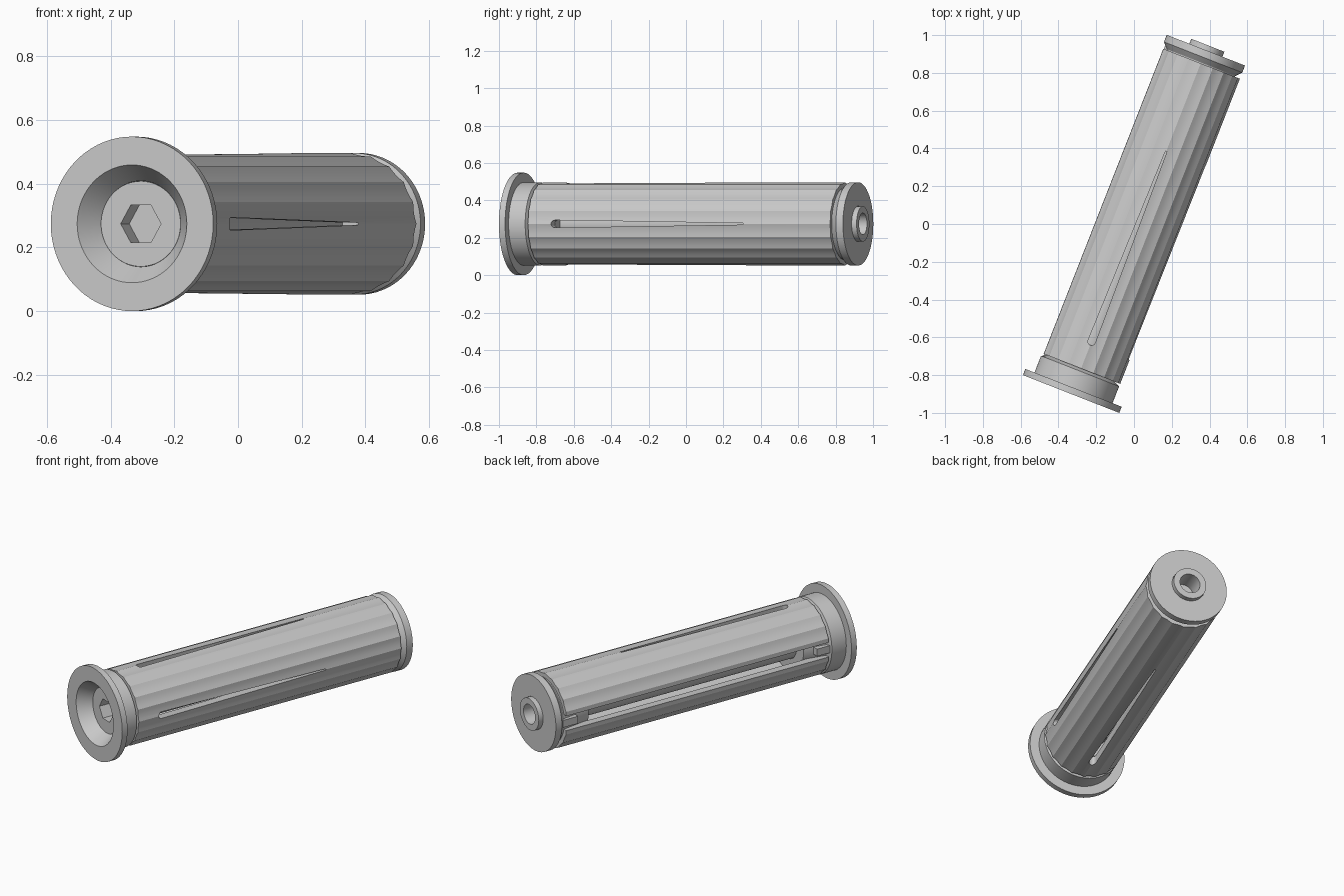
import bpy, bmesh, math
from mathutils import Matrix, Vector

if "Cube" in bpy.data.objects:
    bpy.data.objects.remove(bpy.data.objects["Cube"])

# Local frame: local z runs along the tube axis, local x points left, local y up
YAW = math.atan2(0.7136, 1.82)
S, C = math.sin(YAW), math.cos(YAW)
FRAME = Matrix(((-C, 0, S, -0.333), (S, 0, C, -0.90), (0, 1, 0, 0.274), (0, 0, 0, 1)))

steel = bpy.data.materials.new("grey_steel")
steel.diffuse_color = (0.58, 0.58, 0.58, 1)
steel.use_nodes = True
steel.node_tree.nodes["Principled BSDF"].inputs["Base Color"].default_value = steel.diffuse_color


def make(name, bm):
    bmesh.ops.remove_doubles(bm, verts=bm.verts, dist=1e-5)
    bmesh.ops.recalc_face_normals(bm, faces=bm.faces)
    me = bpy.data.meshes.new(name)
    bm.to_mesh(me)
    bm.free()
    me.transform(FRAME)
    me.materials.append(steel)
    ob = bpy.data.objects.new(name, me)
    bpy.context.collection.objects.link(ob)
    return ob


def smooth(ob):
    bpy.ops.object.select_all(action='DESELECT')
    ob.select_set(True)
    bpy.context.view_layer.objects.active = ob
    bpy.ops.object.shade_smooth_by_angle(angle=math.radians(20))


def lathe(name, profile, closed, n=72):
    """Revolve (s, r) points round the axis."""
    bm = bmesh.new()
    rings = []
    for s, r in profile:
        if r == 0:
            rings.append([bm.verts.new((0, 0, s))] * n)
        else:
            rings.append([bm.verts.new((r * math.cos(2 * math.pi * i / n),
                                        r * math.sin(2 * math.pi * i / n), s)) for i in range(n)])
    pairs = list(zip(rings, rings[1:])) + ([(rings[-1], rings[0])] if closed else [])
    for a, b in pairs:
        for i in range(n):
            j = (i + 1) % n
            bm.faces.new(list(dict.fromkeys((a[i], a[j], b[j], b[i]))))
    return make(name, bm)


def prism(name, bottom, top):
    """Join two matching loops of points into a solid."""
    bm = bmesh.new()
    a = [bm.verts.new(p) for p in bottom]
    b = [bm.verts.new(p) for p in top]
    bm.faces.new(a)
    bm.faces.new(b)
    for i in range(len(a)):
        j = (i + 1) % len(a)
        bm.faces.new((a[i], a[j], b[j], b[i]))
    return make(name, bm)


def cut(ob, cutters):
    for c in cutters:
        c.hide_render = True
        m = ob.modifiers.new("cut", 'BOOLEAN')
        m.operation, m.solver, m.object = 'DIFFERENCE', 'EXACT', c
    bpy.context.view_layer.update()
    dg = bpy.context.evaluated_depsgraph_get()
    me = bpy.data.meshes.new_from_object(ob.evaluated_get(dg))
    ob.modifiers.clear()
    ob.data = me
    for c in cutters:
        bpy.data.objects.remove(c, do_unlink=True)


# Front flange with dished recess, collar and inner cone
flange = lathe("front_flange", [
    (0, .185), (0, .274), (.035, .274), (.035, .222), (.13, .222), (.145, .19),
    (.28, .165), (.28, .096), (.16, .096), (.16, .135), (.075, .135)], True)
smooth(flange)

# Bolt: head, shaft and hollow end boss
bolt = lathe("bolt", [
    (.076, 0), (.076, .134), (.159, .134), (.159, .094), (1.983, .094),
    (1.983, .058), (1.86, .058), (1.86, 0)], False)
hexagon = [(.068 * math.cos(math.pi * k / 3), .068 * math.sin(math.pi * k / 3)) for k in range(6)]
cut(bolt, [prism("hex_cutter", [(x, y, .04) for x, y in hexagon], [(x, y, .15) for x, y in hexagon])])
smooth(bolt)

# Rear cap with bevel and expander cone
cap = lathe("rear_cap", [
    (1.955, .095), (1.955, .2225), (1.915, .2225), (1.885, .195), (1.70, .165), (1.70, .095)], True)
smooth(cap)

# Fluted sleeve, split along the left side
R, RI, HALF = .2225, .17, .045
STEP = math.radians(18)


def outer_radius(a):
    t = (a / STEP) % 1
    return R * math.cos(STEP / 2) / math.cos((t - .5) * STEP) - .003 * 4 * t * (1 - t)


a0, b0 = math.asin(HALF / R), math.asin(HALF / RI)
angles = [a0] + [math.radians(4.5 * k) for k in range(3, 78)] + [2 * math.pi - a0]
bm = bmesh.new()
rows = []
for a in angles:
    f = (a - a0) / (2 * math.pi - 2 * a0)
    b = b0 + f * (2 * math.pi - 2 * b0)
    r = outer_radius(a + 1e-7)
    rows.append([bm.verts.new(p) for p in (
        (r * math.cos(a), r * math.sin(a), .145), (r * math.cos(a), r * math.sin(a), 1.88),
        (RI * math.cos(b), RI * math.sin(b), 1.88), (RI * math.cos(b), RI * math.sin(b), .145))])
for p, q in zip(rows, rows[1:]):
    for i in range(4):
        j = (i + 1) % 4
        bm.faces.new((p[i], p[j], q[j], q[i]))
bm.faces.new(rows[0])
bm.faces.new(rows[-1])
sleeve = make("fluted_sleeve", bm)

# Three tapering slots with a round start: top, right and bottom
outline = [(.02 * math.cos(t), .298 + .02 * math.sin(t))
           for t in [math.pi + math.pi * k / 8 for k in range(9)]] + [(.004, 1.38), (-.004, 1.38)]
slots = []
for k in (1, 2, 3):
    rot = Matrix.Rotation(k * math.pi / 2, 3, 'Z')
    loops = [[rot @ Vector((d, t, s)) for t, s in outline] for d in (.12, .3)]
    slots.append(prism("slot_cutter", *loops))
cut(sleeve, slots)
smooth(sleeve)

# Locating keys sitting in the split at both ends
for name, s0, s1 in (("front_key", .12, .22), ("rear_key", 1.80, 1.90)):
    loops = [[(x, y, s) for x, y in ((.14, -.022), (.21, -.022), (.21, .022), (.14, .022))] for s in (s0, s1)]
    prism(name, *loops)
